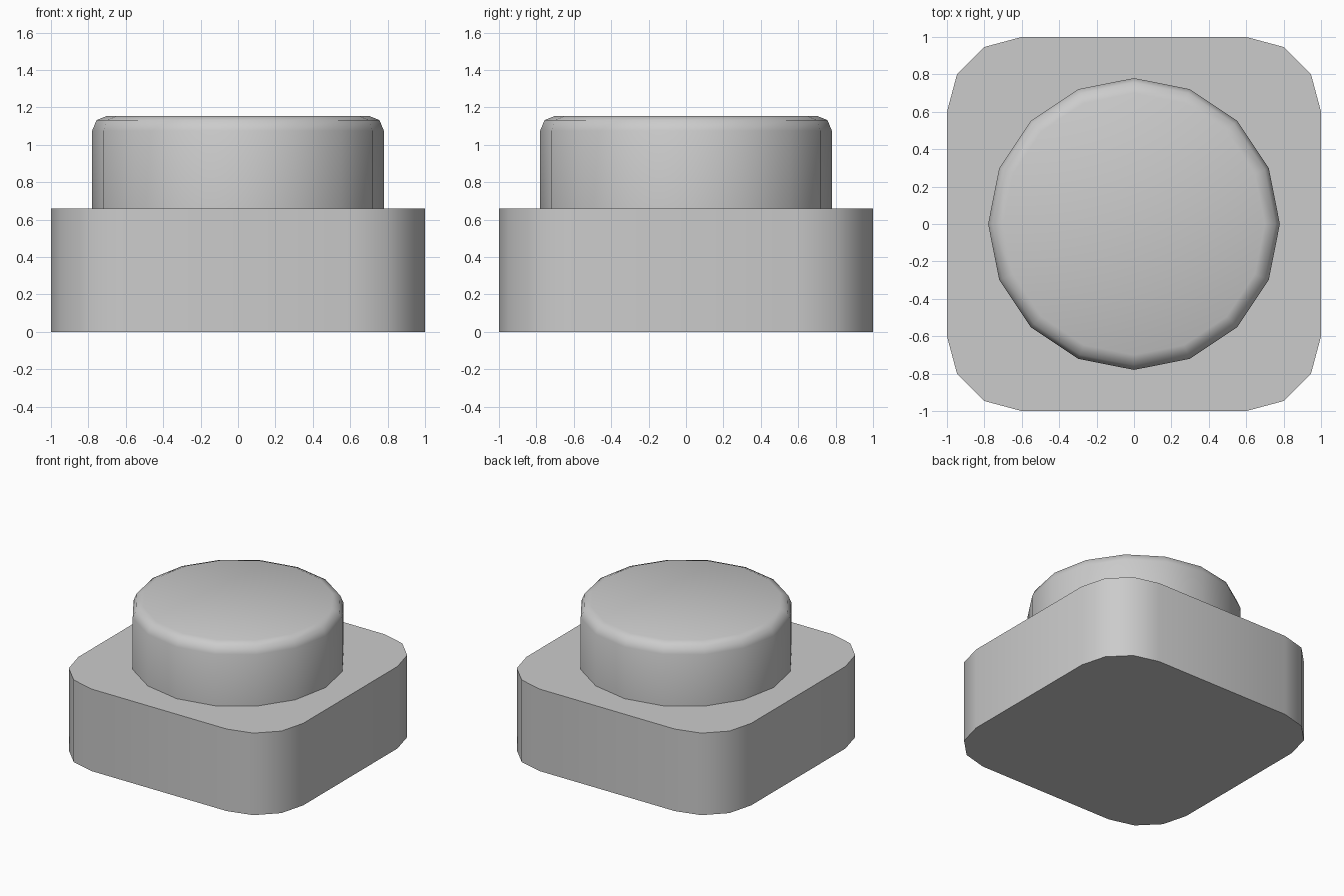
import bpy, bmesh
from math import sin, cos, pi, radians

if "Cube" in bpy.data.objects:
    bpy.data.objects.remove(bpy.data.objects["Cube"])


def loft(name, rings):
    """Skin a stack of equal-length rings of points and cap both ends."""
    bm = bmesh.new()
    loops = [[bm.verts.new(p) for p in ring] for ring in rings]
    for low, high in zip(loops, loops[1:]):
        for i in range(len(low)):
            j = (i + 1) % len(low)
            bm.faces.new((low[i], low[j], high[j], high[i]))
    bm.faces.new(loops[0][::-1])
    bm.faces.new(loops[-1])
    mesh = bpy.data.meshes.new(name)
    bm.to_mesh(mesh)
    bm.free()
    obj = bpy.data.objects.new(name, mesh)
    bpy.context.collection.objects.link(obj)
    bpy.ops.object.select_all(action='DESELECT')
    obj.select_set(True)
    bpy.context.view_layer.objects.active = obj
    bpy.ops.object.shade_smooth_by_angle(angle=radians(50))
    return obj


def rounded_square(half, radius, z, segments=3):
    inner = half - radius
    points = []
    for corner, (sx, sy) in enumerate(((1, 1), (-1, 1), (-1, -1), (1, -1))):
        for k in range(segments + 1):
            a = (corner + k / segments) * pi / 2
            points.append((sx * inner + radius * cos(a),
                           sy * inner + radius * sin(a), z))
    return points


def circle(radius, z, sides=16):
    return [(radius * cos(2 * pi * i / sides),
             radius * sin(2 * pi * i / sides), z) for i in range(sides)]


# Square base with rounded vertical corners
loft("base", [rounded_square(1, 0.4, z) for z in (0, 0.66)])

# Round button with a two-step rounded rim
top, rad, bevel = 1.155, 0.78, 0.08
rim = [circle(rad - bevel + bevel * cos(a), top - bevel + bevel * sin(a))
       for a in (0, pi / 4, pi / 2)]
loft("button", [circle(rad, 0.64)] + rim)
